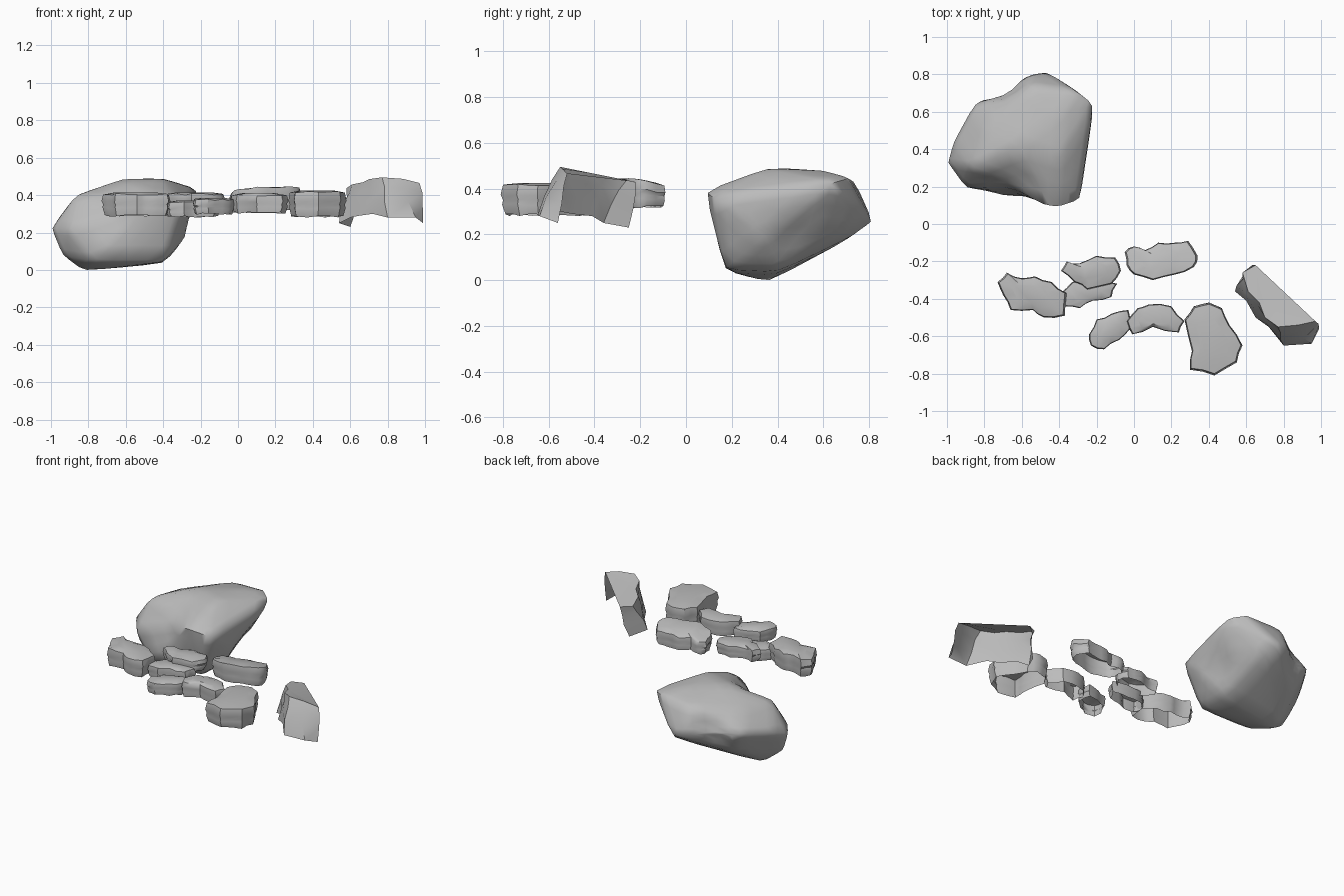
import bpy, bmesh, math, random
from mathutils import Vector

random.seed(4)
cube = bpy.data.objects.get("Cube")
if cube:
    bpy.data.objects.remove(cube, do_unlink=True)

# One plain stone colour
stone = bpy.data.materials.new("stone_grey")
stone.use_nodes = True
grey = (0.5, 0.5, 0.5, 1)
stone.diffuse_color = grey
stone.node_tree.nodes["Principled BSDF"].inputs["Base Color"].default_value = grey


def finish(name, bm, angle):
    """Turn a bmesh into a smooth-shaded stone object."""
    mesh = bpy.data.meshes.new(name)
    bm.to_mesh(mesh)
    bm.free()
    mesh.materials.append(stone)
    obj = bpy.data.objects.new(name, mesh)
    bpy.context.collection.objects.link(obj)
    bpy.ops.object.select_all(action="DESELECT")
    obj.select_set(True)
    bpy.context.view_layer.objects.active = obj
    bpy.ops.object.shade_smooth_by_angle(angle=math.radians(angle))
    return obj


def bridge(bm, lower, upper, closed=True):
    """Wall of quads between two rings."""
    count = len(lower)
    for i in range(count if closed else count - 1):
        j = (i + 1) % count
        bm.faces.new((lower[i], lower[j], upper[j], upper[i]))


def chipped(outline):
    """Add slightly chipped midpoints to an outline given in hundredths."""
    points = [Vector(p) / 100 for p in outline]
    result = []
    for a, b in zip(points, points[1:] + points[:1]):
        side = (b - a).orthogonal().normalized()
        result += [a, (a + b) / 2 + side * random.uniform(-0.008, 0.008)]
    return result


def slab(name, outline, bottom, top, slope=(0, 0)):
    """Thin stone shell: clockwise outline, chipped wall, sloped top, open base."""
    bm = bmesh.new()
    ring = chipped(outline)[::-1]
    centre = sum(ring, Vector((0, 0))) / len(ring)
    rows = []
    for scale, level in ((0.9, 0), (0.97, 0.35), (0.95, 0.5), (1, 0.65), (0.95, 1)):
        row = []
        for p in ring:
            q = centre + (p - centre) * scale
            crown = top + (q - centre).dot(Vector(slope)) - 0.01
            z = bottom + (crown - bottom) * level
            row.append(bm.verts.new((q.x, q.y, z + random.uniform(-0.005, 0.005))))
        rows.append(row)
    for lower, upper in zip(rows, rows[1:]):
        bridge(bm, lower, upper)
    # Gently domed cap
    inner = []
    for v in rows[-1]:
        q = centre + (v.co.xy - centre) * 0.6
        z = top + (q - centre).dot(Vector(slope))
        inner.append(bm.verts.new((q.x, q.y, z)))
    bridge(bm, rows[-1], inner)
    bm.faces.new(inner)
    return finish(name, bm, 40)


# Row of stepping slabs
slab("slab_far_right", [(-73, -31), (-68, -26), (-60, -29), (-53, -28), (-44, -31), (-36, -37),
     (-37, -49), (-48, -50), (-54, -46), (-66, -46), (-70, -38)], 0.29, 0.415)
slab("slab_upper_right", [(-39, -25), (-36, -20), (-29, -21), (-20, -17), (-10, -18),
     (-7, -25), (-12, -32), (-25, -35), (-32, -31)], 0.33, 0.415)
slab("slab_lower_right", [(-39, -37), (-33, -31), (-20, -30), (-9, -32), (-12, -39),
     (-22, -41), (-29, -45), (-37, -44)], 0.285, 0.37)
slab("slab_back", [(-5, -15), (0, -12), (6, -14), (13, -10), (22, -10), (29, -9), (34, -17),
     (32, -23), (22, -27), (10, -30), (0, -27), (-4, -22)], 0.32, 0.43, (0.06, -0.2))
slab("slab_front", [(-24, -59), (-20, -51), (-12, -48), (-3, -46), (-2, -56),
     (-8, -62), (-16, -67), (-23, -65)], 0.3, 0.385)
slab("slab_middle", [(-4, -52), (2, -45), (8, -43), (20, -44), (27, -52), (24, -58),
     (10, -55), (-1, -59)], 0.305, 0.41)
slab("slab_front_left", [(27, -51), (32, -44), (40, -42), (47, -45), (51, -54), (58, -65),
     (55, -74), (43, -81), (30, -78), (31, -68)], 0.285, 0.425)

# Tall broken stone: leaning outer wall, open along the straight back cut
bm = bmesh.new()
foot = [(60, -25, 23), (54, -36, 25), (60, -41, 28), (65, -50, 29), (72, -55, 30),
        (80, -65, 28), (95, -64, 28), (99, -56, 25)]
crest = [(65, -22), (58, -26), (61, -36), (67, -42), (70, -50), (77, -55), (88, -54), (97, -52)]
rows = [[], [], [], []]
for low, high in zip(foot, crest):
    a = Vector(low) / 100
    b = Vector((*high, 0)) / 100
    b.z = 0.435 - (b.y + 0.25) * 0.2 - max(0, b.x - 0.85) * 0.2
    for row, t in zip(rows, (0, 0.4, 0.75, 1)):
        p = a.lerp(b, t)
        if 0 < t < 1:
            p += Vector((random.uniform(-1, 1), random.uniform(-1, 1), 0)) * 0.012
        row.append(bm.verts.new(p))
for lower, upper in zip(rows, rows[1:]):
    bridge(bm, lower, upper, closed=False)
bm.faces.new(rows[-1])
bmesh.ops.triangulate(bm, faces=[f for f in bm.faces if len(f.verts) > 4])
finish("broken_stone_left", bm, 40)

# Large boulder: hull of its corners, then dents and softened edges
bm = bmesh.new()
girth = [(-100, 33, 22), (-97, 44, 26), (-86, 64, 30), (-77, 69, 27), (-60, 80, 28), (-47, 82, 25),
         (-21, 64, 43), (-25, 40, 22), (-29, 12, 36), (-41, 8, 39), (-52, 9, 38), (-90, 19, 22)]
crown = [(-86, 30, 41), (-80, 52, 40), (-62, 42, 49), (-40, 35, 49), (-38, 60, 48), (-30, 71, 45),
         (-55, 74, 43)]
base = [(-83, 36, 0), (-94, 30, 8), (-76, 17, 5), (-39, 17, 5), (-40, 40, 4), (-27, 33, 18),
        (-30, 58, 24), (-55, 60, 13), (-80, 56, 12), (-43, 75, 20)]
for p in girth + crown + base:
    bm.verts.new(Vector(p) / 100)
bmesh.ops.convex_hull(bm, input=bm.verts[:])
bmesh.ops.delete(bm, geom=[v for v in bm.verts if not v.link_faces], context="VERTS")
bmesh.ops.subdivide_edges(bm, edges=bm.edges[:], cuts=3, use_grid_fill=True)
heart = Vector((-0.6, 0.42, 0.25))
dents = [((-0.68, 0.13, 0.36), 0.22, 0.07), ((-0.7, 0.76, 0.3), 0.15, 0.05),
         ((-0.24, 0.45, 0.2), 0.15, 0.03)]
for spot, radius, depth in dents:
    for v in bm.verts:
        near = 1 - (v.co - Vector(spot)).length / radius
        if near > 0:
            v.co += (heart - v.co).normalized() * depth * near * (2 - near)
bmesh.ops.smooth_vert(bm, verts=bm.verts[:], factor=0.4, use_axis_x=True, use_axis_y=True, use_axis_z=True)
low = min(v.co.z for v in bm.verts)
for v in bm.verts:
    v.co.z -= low * max(0, 1 - v.co.z * 5)
bmesh.ops.recalc_face_normals(bm, faces=bm.faces[:])
finish("boulder", bm, 60)
